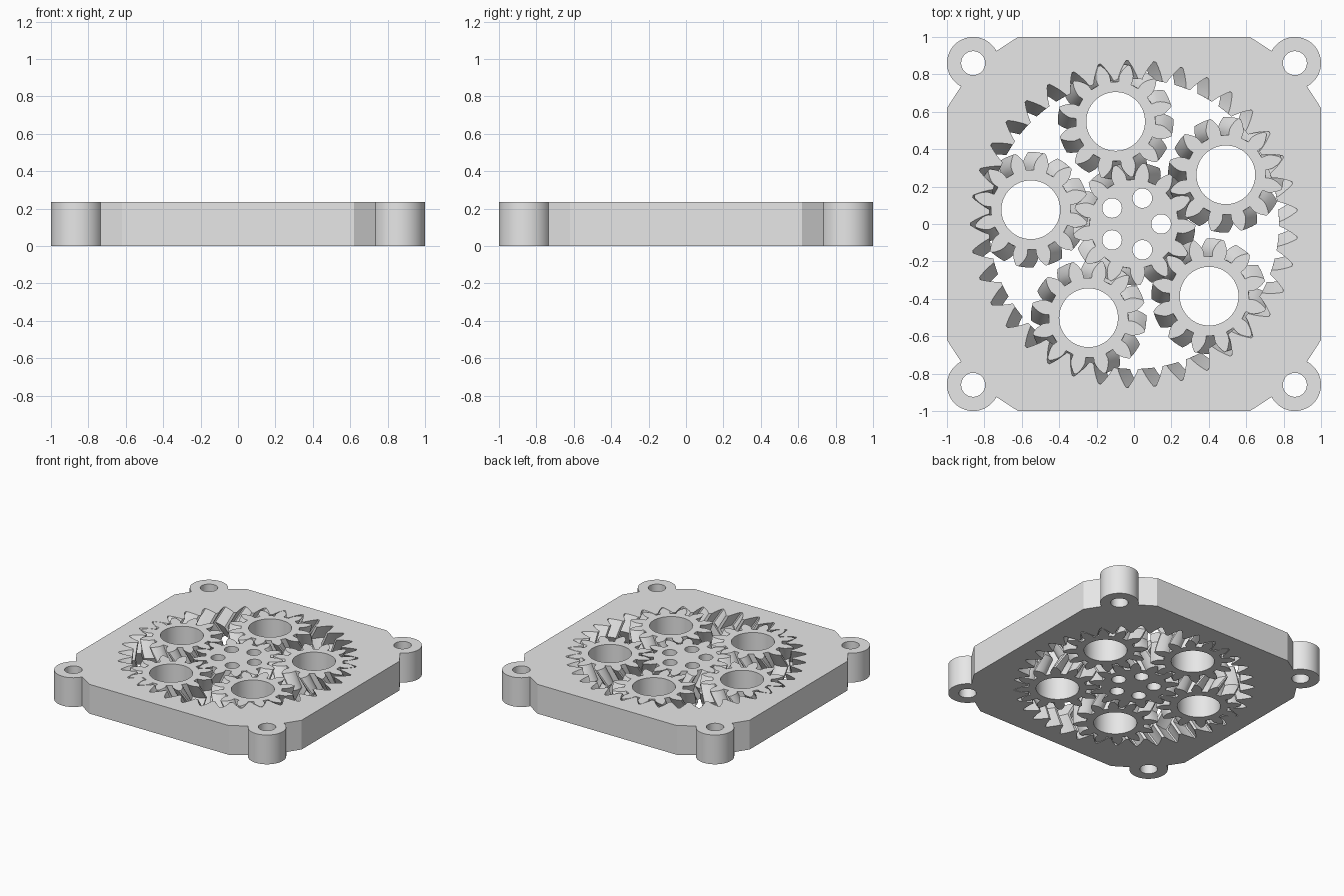
import bpy, bmesh
from math import pi, sin, cos, acos, tan, radians, atan2

HEIGHT = 0.235
ORBIT = 0.557                      # sun centre to planet centre
SUN_T, PLANET_T, PLANETS = 13, 12, 5
RING_T = SUN_T + 2 * PLANET_T
PRESSURE = radians(28)
CARRIER = radians(28.15)           # angle of the first planet
SLICES = 8

cube = bpy.data.objects.get("Cube")
if cube:
    bpy.data.objects.remove(cube, do_unlink=True)

grey = bpy.data.materials.new("light_grey")
grey.use_nodes = True
grey.diffuse_color = (0.8, 0.8, 0.8, 1)
grey.node_tree.nodes["Principled BSDF"].inputs["Base Color"].default_value = (0.8, 0.8, 0.8, 1)


def circle(cx, cy, r, count=48):
    return [(cx + r * cos(2 * pi * i / count), cy + r * sin(2 * pi * i / count))
            for i in range(count)]


def gear(teeth, root, tip, phase, slack=0.0, steps=6):
    """Involute gear outline with one tooth centred on the phase angle."""
    pitch = ORBIT * teeth / (SUN_T + PLANET_T)
    base = pitch * cos(PRESSURE)

    def involute(a):
        return tan(a) - a

    flank = []
    for i in range(steps + 1):
        r = root + (tip - root) * i / steps
        a = acos(min(1, base / r))
        half = pi / 2 / teeth + involute(PRESSURE) - involute(a) - slack / r
        flank.append((r, max(half, 0.005)))
    points = []
    for t in range(teeth):
        mid = phase + 2 * pi * t / teeth
        points += [(r * cos(mid - h), r * sin(mid - h)) for r, h in flank]
        points += [(r * cos(mid + h), r * sin(mid + h)) for r, h in reversed(flank)]
    return points


def part(name, loops, location=(0, 0)):
    """Solid from (outline, twist) loops; the twist reverses at mid height."""
    bm = bmesh.new()
    caps = [[], []]
    for points, twist in loops:
        levels = SLICES if twist else 1
        rows = []
        for k in range(levels + 1):
            a = twist * abs(2 * k / levels - 1)
            rows.append([bm.verts.new((x * cos(a) - y * sin(a), x * sin(a) + y * cos(a),
                                       HEIGHT * k / levels)) for x, y in points])
        n = len(points)
        for low, high in zip(rows, rows[1:]):
            for i in range(n):
                j = (i + 1) % n
                bm.faces.new((low[i], low[j], high[j], high[i]))
        for cap, row in zip(caps, (rows[0], rows[-1])):
            cap += [bm.edges.get((row[i], row[(i + 1) % n])) for i in range(n)]
    for cap in caps:
        bmesh.ops.triangle_fill(bm, use_beauty=True, edges=cap, normal=(0, 0, 1))
    bmesh.ops.recalc_face_normals(bm, faces=bm.faces)
    mesh = bpy.data.meshes.new(name)
    bm.to_mesh(mesh)
    bm.free()
    mesh.materials.append(grey)
    obj = bpy.data.objects.new(name, mesh)
    obj.location = (location[0], location[1], 0)
    bpy.context.collection.objects.link(obj)
    bpy.ops.object.select_all(action='DESELECT')
    obj.select_set(True)
    bpy.context.view_layer.objects.active = obj
    bpy.ops.object.shade_smooth_by_angle(angle=radians(30))


# Frame outline: one corner with its round screw boss, turned four times
BOSS, BOSS_R = 0.86, 0.14
start = atan2(0.065, -0.124)
end = pi / 2 - start
corner = [(0.62, 1.0)]
for i in range(33):
    a = start + (end - start) * i / 32
    corner.append((BOSS + BOSS_R * cos(a), BOSS + BOSS_R * sin(a)))
corner.append((1.0, 0.62))
outline = []
for q in range(4):
    c, s = round(cos(-q * pi / 2)), round(sin(-q * pi / 2))
    outline += [(x * c - y * s, x * s + y * c) for x, y in corner]

# Square frame with internal herringbone ring teeth and screw holes
screw_holes = [(circle(sx * BOSS, sy * BOSS, 0.064), 0) for sx in (-1, 1) for sy in (-1, 1)]
part("ring_frame", [(outline, 0), (gear(RING_T, 0.775, 0.874, 0), -pi / RING_T)] + screw_holes)

# Sun gear with five drive holes
sun_phase = CARRIER * (SUN_T + RING_T) / SUN_T + pi / SUN_T
drive_holes = [(circle(0.145 * cos(2 * pi * i / 5), 0.145 * sin(2 * pi * i / 5), 0.052), 0)
               for i in range(5)]
part("sun_gear", [(gear(SUN_T, 0.238, 0.328, sun_phase, 0.003), pi / SUN_T)] + drive_holes)

# Planet gears, each phased to mesh with the ring and the sun
for i in range(PLANETS):
    angle = CARRIER + 2 * pi * i / PLANETS
    phase = angle * (1 - RING_T / PLANET_T)
    part("planet_gear_%d" % (i + 1),
         [(gear(PLANET_T, 0.213, 0.309, phase, 0.003), -pi / PLANET_T),
          (circle(0, 0, 0.157, 64), 0)],
         (ORBIT * cos(angle), ORBIT * sin(angle)))
